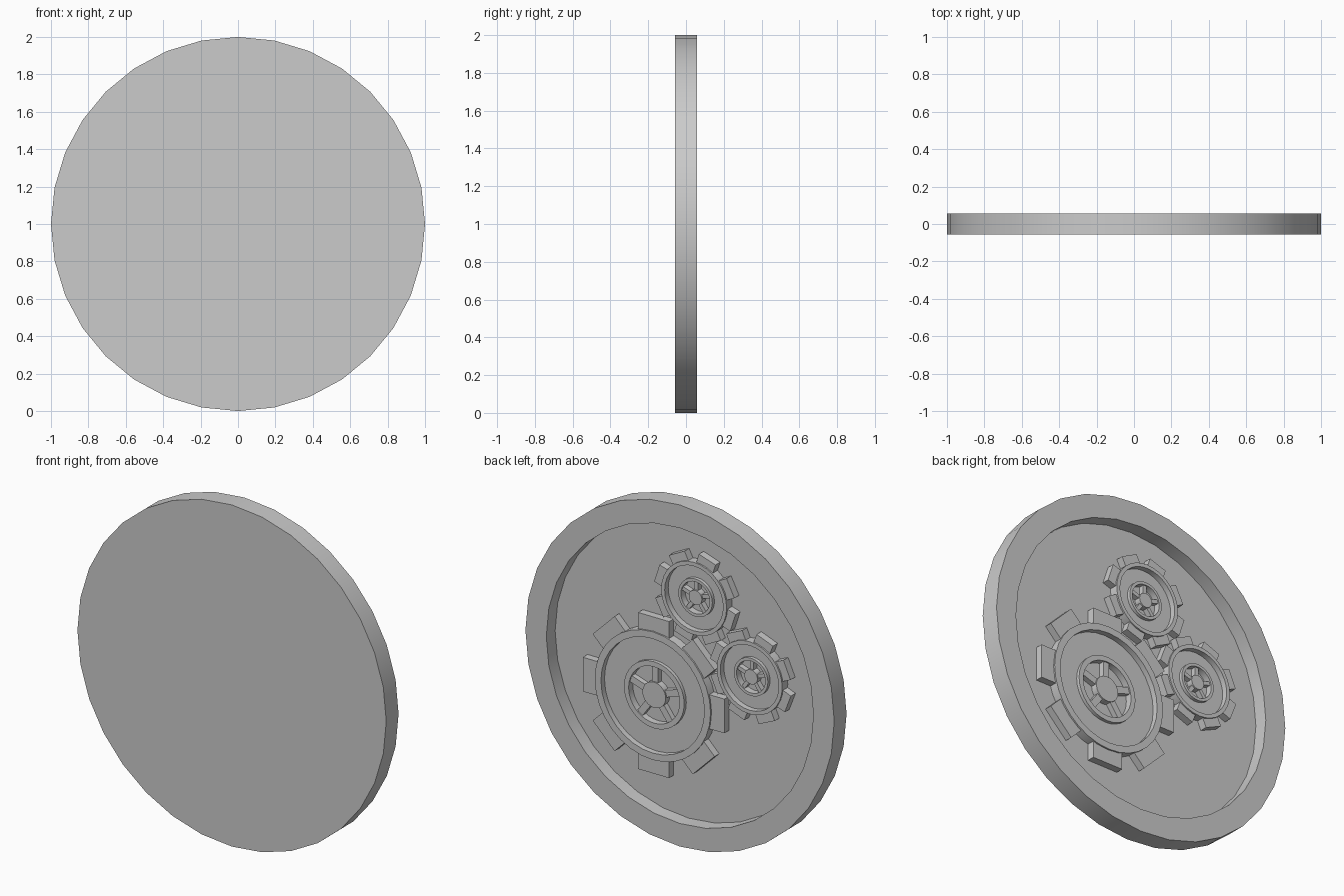
import bpy, bmesh
from math import radians, pi
from mathutils import Vector, Matrix

if "Cube" in bpy.data.objects:
    bpy.data.objects.remove(bpy.data.objects["Cube"])

FLOOR = -0.025          # y of the recessed face
BASE = FLOOR - 0.01     # parts sink slightly into it


def finish(name, bm):
    bmesh.ops.recalc_face_normals(bm, faces=bm.faces)
    me = bpy.data.meshes.new(name)
    bm.to_mesh(me)
    bm.free()
    me.shade_smooth()
    me.set_sharp_from_angle(angle=radians(30))
    ob = bpy.data.objects.new(name, me)
    bpy.context.collection.objects.link(ob)
    return ob


def lathe(name, profile, centre, k=1.0, segments=32, closed=False):
    """Revolve (radius, y) points about the y axis through centre (x, z)."""
    bm = bmesh.new()
    vs = [bm.verts.new((r * k, y, 0)) for r, y in profile]
    pairs = list(zip(vs, vs[1:])) + ([(vs[-1], vs[0])] if closed else [])
    edges = [bm.edges.new(p) for p in pairs]
    bmesh.ops.spin(bm, geom=vs + edges, cent=(0, 0, 0), axis=(0, 1, 0),
                   angle=2 * pi, steps=segments)
    bmesh.ops.remove_doubles(bm, verts=bm.verts, dist=1e-4)
    bmesh.ops.translate(bm, verts=bm.verts, vec=(centre[0], 0, centre[1]))
    return finish(name, bm)


def radial_boxes(name, centre, count, start, r0, r1, width, top):
    """Ring of boxes pointing outward; start is the first angle in degrees."""
    bm = bmesh.new()
    for i in range(count):
        a = radians(start + 360 * i / count)
        m = (Matrix.Translation((centre[0], 0, centre[1]))
             @ Matrix.Rotation(-a, 4, 'Y')
             @ Matrix.Translation(((r0 + r1) / 2, (top + BASE) / 2, 0))
             @ Matrix.Diagonal((r1 - r0, top - BASE, width, 1)))
        bmesh.ops.create_cube(bm, size=1, matrix=m)
    return finish(name, bm)


def gear(name, centre, k, tooth_start):
    # stepped wheel: raised rim, sunken web, raised inner collar
    lathe(name + "_wheel", [
        (0.375, BASE), (0.375, 0.027), (0.335, 0.027), (0.335, -0.006),
        (0.195, -0.006), (0.195, 0.014), (0.165, 0.014), (0.165, BASE)],
        centre, k, closed=True)
    # hub
    lathe(name + "_hub", [(0, BASE), (0.075, BASE), (0.075, 0.014), (0, 0.014)],
          centre, k)
    # spokes and teeth
    radial_boxes(name + "_spokes", centre, 5, 90, 0.06 * k, 0.17 * k, 0.04 * k, 0.006)
    radial_boxes(name + "_teeth", centre, 8, tooth_start, 0.345 * k, 0.458 * k,
                 0.2 * k, 0.018)


# dished disc with a raised rim on the back
lathe("disc", [(0, -0.057), (1, -0.057), (1, 0.057), (0.865, 0.057),
               (0.865, FLOOR), (0, FLOOR)], (0, 1))

# three meshing gears in the recess
gear("large_gear", (0.197, 0.818), 1.0, 0)
gear("upper_gear", (-0.07, 1.459), 0.565, 18)
gear("side_gear", (-0.43, 1.091), 0.565, 21)
